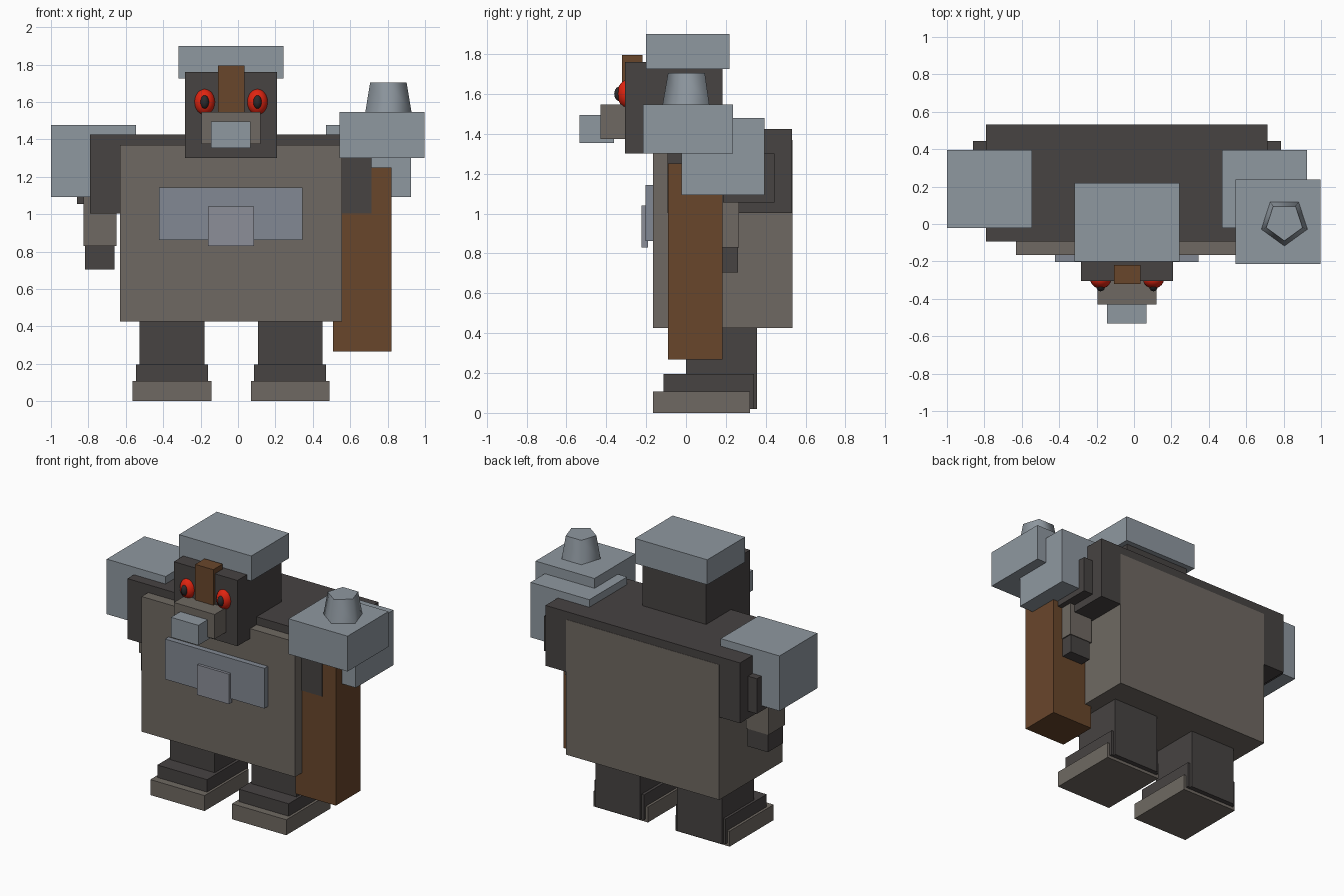
import bpy
import math

if "Cube" in bpy.data.objects:
    bpy.data.objects.remove(bpy.data.objects["Cube"])


def srgb(h):
    def lin(c):
        c /= 255
        return c / 12.92 if c <= 0.04045 else ((c + 0.055) / 1.055) ** 2.4
    return tuple(lin((h >> s) & 255) for s in (16, 8, 0)) + (1.0,)


def material(name, h):
    m = bpy.data.materials.new(name)
    m.diffuse_color = srgb(h)
    m.use_nodes = True
    m.node_tree.nodes["Principled BSDF"].inputs["Base Color"].default_value = m.diffuse_color
    return m


DARK = material("charcoal fur", 0x474342)
TAUPE = material("taupe hide", 0x6F6962)
STEEL = material("steel", 0x8F98A0)
BELT = material("belt steel", 0x828993)
BUCKLE = material("buckle steel", 0x8C8F99)
WOOD = material("brown wood", 0x69462B)
RED = material("eye red", 0xE02410)
PUPIL = material("pupil black", 0x2C2A2C)

MID = -0.037  # symmetry plane of the body


def finish(name, mat):
    ob = bpy.context.object
    ob.name = name
    ob.data.materials.append(mat)
    return ob


def box(name, mat, x, y, z):
    bpy.ops.mesh.primitive_cube_add(
        size=1, location=[(a + b) / 2 for a, b in (x, y, z)])
    ob = finish(name, mat)
    ob.scale = [b - a for a, b in (x, y, z)]
    return ob


def pair(name, mat, x, y, z):
    """A box on the left and its mirror on the right of the body."""
    box("left_" + name, mat, x, y, z)
    box("right_" + name, mat, (2 * MID - x[1], 2 * MID - x[0]), y, z)


def ball(name, mat, loc, scale):
    bpy.ops.mesh.primitive_uv_sphere_add(segments=20, ring_count=12, radius=1, location=loc)
    ob = finish(name, mat)
    ob.scale = scale
    bpy.ops.object.shade_smooth()


# Body
box("torso", TAUPE, (-0.63, 0.557), (-0.165, 0.533), (0.425, 1.37))
box("shoulders", DARK, (-0.79, 0.715), (-0.093, 0.531), (1.003, 1.425))
box("belt", BELT, (-0.422, 0.346), (-0.203, -0.15), (0.862, 1.143))
box("buckle", BUCKLE, (-0.16, 0.086), (-0.222, -0.19), (0.83, 1.04))

# Arms
pair("pauldron", STEEL, (-1.0, -0.545), (-0.022, 0.395), (1.093, 1.478))
pair("upper_arm", DARK, (-0.86, -0.62), (0.185, 0.445), (1.055, 1.30))
pair("forearm", TAUPE, (-0.825, -0.65), (0.085, 0.267), (0.83, 1.15))
pair("hand", DARK, (-0.817, -0.66), (0.095, 0.262), (0.705, 0.83))

# Legs
pair("leg", DARK, (-0.527, -0.18), (0.0, 0.355), (0.02, 0.43))
pair("ankle", DARK, (-0.545, -0.16), (-0.113, 0.34), (0.02, 0.195))
pair("foot", TAUPE, (-0.563, -0.143), (-0.165, 0.322), (0.0, 0.108))

# Head
box("head", DARK, (-0.283, 0.209), (-0.305, 0.182), (1.30, 1.76))
box("cap", STEEL, (-0.317, 0.243), (-0.2, 0.218), (1.725, 1.90))
box("brow_crest", WOOD, (-0.106, 0.034), (-0.322, -0.218), (1.46, 1.795))
box("snout", TAUPE, (-0.195, 0.12), (-0.43, -0.25), (1.374, 1.546))
box("chin_guard", STEEL, (-0.145, 0.066), (-0.533, -0.36), (1.355, 1.495))
for side, s in (("left", -1), ("right", 1)):
    x = MID + s * 0.141
    ball(side + "_eye", RED, (x, -0.295, 1.60), (0.056, 0.05, 0.07))
    ball(side + "_pupil", PUPIL, (x, -0.335, 1.60), (0.023, 0.025, 0.036))

# Hammer
box("hammer_handle", WOOD, (0.508, 0.82), (-0.09, 0.183), (0.267, 1.25))
box("hammer_head", STEEL, (0.542, 0.998), (-0.215, 0.237), (1.30, 1.547))
bpy.ops.mesh.primitive_cone_add(
    vertices=5, radius1=0.13, radius2=0.102, depth=0.16,
    location=(0.804, 0.012, 1.625), rotation=(0, 0, math.pi))
finish("hammer_stud", STEEL)
bpy.ops.object.shade_smooth_by_angle(angle=math.radians(75))
